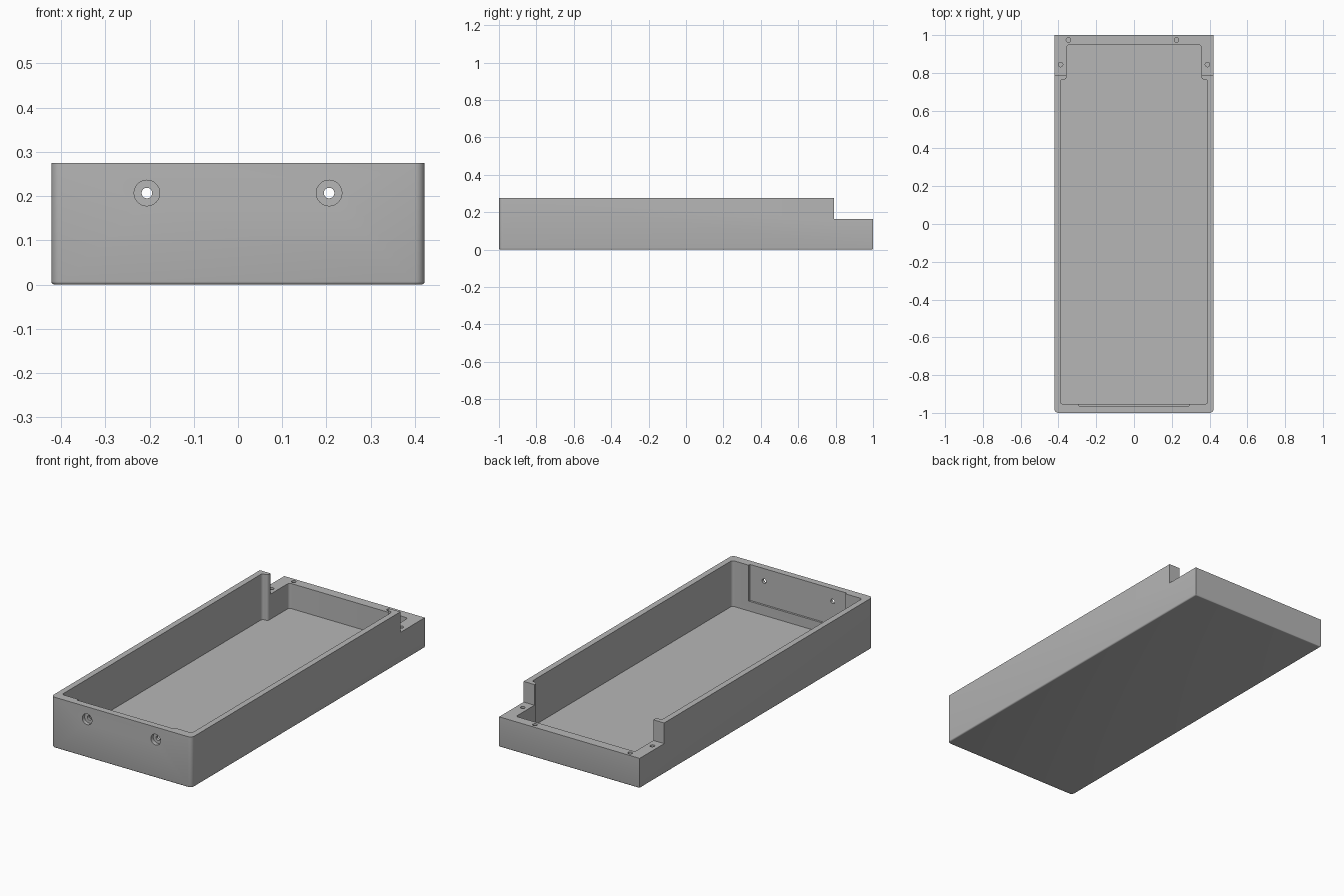
import bpy, bmesh, math
from mathutils import Vector, Matrix

default = bpy.context.scene.objects.get("Cube")
if default:
    bpy.data.objects.remove(default, do_unlink=True)

grey = bpy.data.materials.new("matte grey")
grey.use_nodes = True
colour = (0.47, 0.47, 0.47, 1)
grey.diffuse_color = colour
grey.node_tree.nodes["Principled BSDF"].inputs["Base Color"].default_value = colour


def add_object(name, bm):
    bmesh.ops.recalc_face_normals(bm, faces=bm.faces)
    mesh = bpy.data.meshes.new(name)
    bm.to_mesh(mesh)
    bm.free()
    mesh.materials.append(grey)
    obj = bpy.data.objects.new(name, mesh)
    bpy.context.collection.objects.link(obj)
    return obj


def rounded(corners, steps=6):
    """Outline from (x, y, radius) right-angle corners."""
    points = []
    for i, (x, y, r) in enumerate(corners):
        p = Vector((x, y))
        if r == 0:
            points.append(p)
            continue
        before = (Vector(corners[i - 1][:2]) - p).normalized()
        after = (Vector(corners[(i + 1) % len(corners)][:2]) - p).normalized()
        centre = p + r * (before + after)
        for k in range(steps + 1):
            t = k / steps * math.pi / 2
            points.append(centre - r * (math.cos(t) * after + math.sin(t) * before))
    return points


def prism(name, corners, z0, z1, bottom_bevel=0):
    bm = bmesh.new()
    base = bm.faces.new([bm.verts.new((p.x, p.y, z0)) for p in rounded(corners)])
    top = bmesh.ops.extrude_face_region(bm, geom=[base])["geom"]
    moved = [g for g in top if isinstance(g, bmesh.types.BMVert)]
    bmesh.ops.translate(bm, verts=moved, vec=(0, 0, z1 - z0))
    bmesh.ops.recalc_face_normals(bm, faces=bm.faces)
    if bottom_bevel:
        rim = [e for e in bm.edges if all(abs(v.co.z - z0) < 1e-6 for v in e.verts)]
        bmesh.ops.bevel(bm, geom=rim, offset=bottom_bevel, segments=3,
                        profile=0.5, affect="EDGES")
    return add_object(name, bm)


def block(name, x0, x1, y0, y1, z0, z1):
    return prism(name, [(x0, y0, 0), (x1, y0, 0), (x1, y1, 0), (x0, y1, 0)], z0, z1)


def cylinder(name, centre, radius, depth, along_y=False):
    bm = bmesh.new()
    turn = Matrix.Rotation(math.pi / 2, 4, "X") if along_y else Matrix.Identity(4)
    bmesh.ops.create_cone(bm, cap_ends=True, segments=32, radius1=radius,
                          radius2=radius, depth=depth,
                          matrix=Matrix.Translation(centre) @ turn)
    return add_object(name, bm)


W, H, LEDGE = 0.422, 0.275, 0.163

# Outer shell: rounded front corners, square back, softened bottom edge
tray = prism("tray_body", [(-W, -1, 0.022), (W, -1, 0.022), (W, 1, 0), (-W, 1, 0)],
             0, H, bottom_bevel=0.007)

# Main cavity, narrowing near the back
wide, narrow, r = 0.39, 0.357, 0.014
right_side = [(wide, -0.953, r), (wide, 0.765, r), (narrow, 0.765, r), (narrow, 0.948, r)]
left_side = [(-x, y, rad) for x, y, rad in reversed(right_side)]
cutters = [prism("cavity_cutter", right_side + left_side, 0.027, 0.4)]

# Lowered back ledge, and shallow recess inside the front wall
cutters.append(block("ledge_cutter", -0.6, 0.6, 0.79, 1.2, LEDGE, 0.4))
cutters.append(block("recess_cutter", -0.291, 0.291, -0.964, -0.9, 0.08, 0.4))

# Counterbored screw holes through the front wall
for x in (-0.206, 0.206):
    cutters.append(cylinder("front_hole_cutter", (x, -0.98, 0.207), 0.012, 0.2, True))
    cutters.append(cylinder("counterbore_cutter", (x, -1, 0.207), 0.029, 0.04, True))

# Screw holes in the back ledge
for x, y in ((-0.347, 0.974), (0.225, 0.974), (-0.389, 0.844), (0.389, 0.844)):
    cutters.append(cylinder("ledge_hole_cutter", (x, y, LEDGE), 0.012, 0.16))

# Carve the body, then drop the cutters
bpy.ops.object.select_all(action="DESELECT")
bpy.context.view_layer.objects.active = tray
tray.select_set(True)
for cutter in cutters:
    cutter.hide_render = True
    cut = tray.modifiers.new("cut", "BOOLEAN")
    cut.operation = "DIFFERENCE"
    cut.solver = "EXACT"
    cut.object = cutter
    bpy.ops.object.modifier_apply(modifier=cut.name)
    bpy.data.objects.remove(cutter, do_unlink=True)

bpy.ops.object.shade_smooth_by_angle(angle=math.radians(35))
